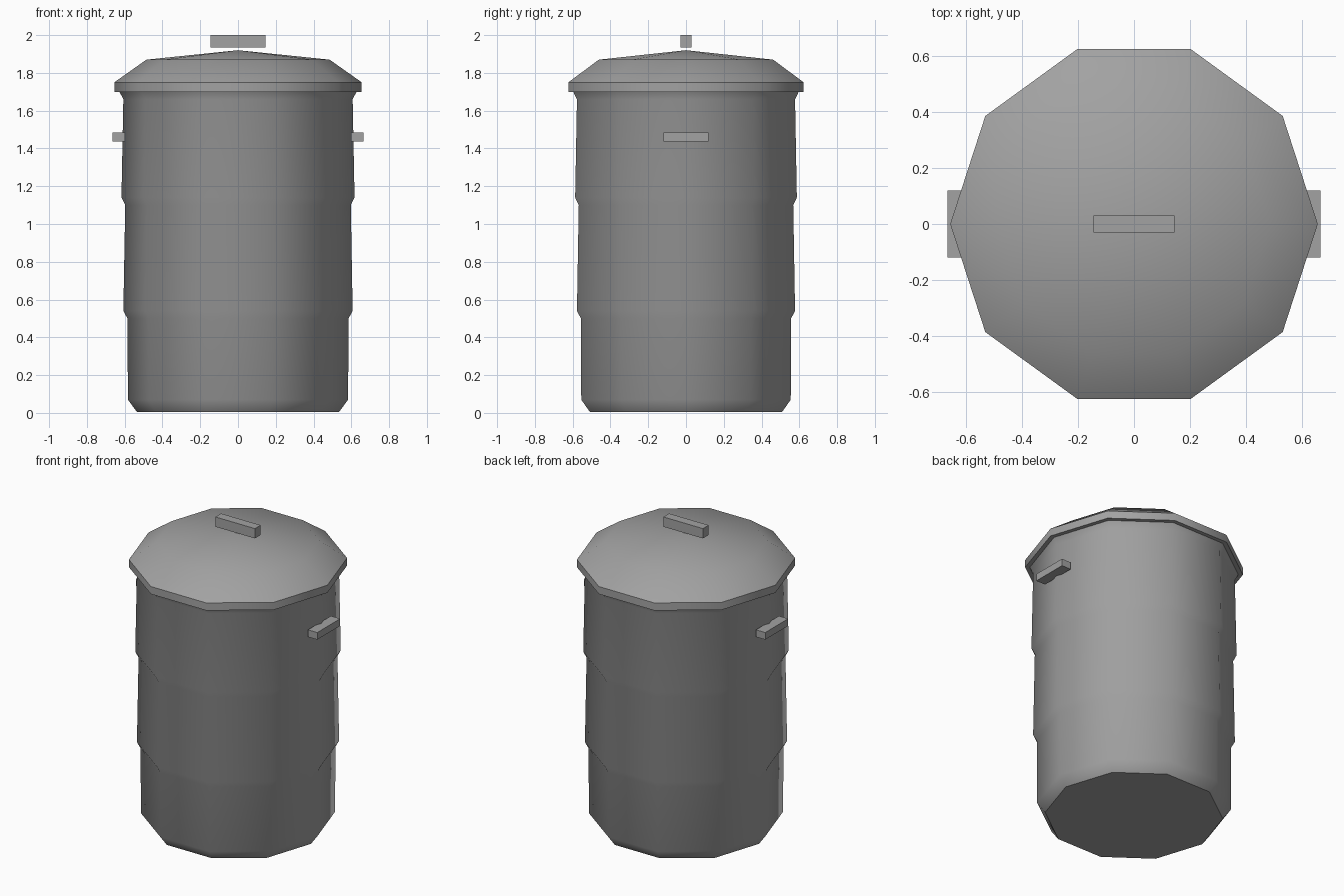
import bpy, bmesh, math

if "Cube" in bpy.data.objects:
    bpy.data.objects.remove(bpy.data.objects["Cube"])

SIDES = 10

grey = bpy.data.materials.new("grey_metal")
grey.diffuse_color = (0.36, 0.36, 0.36, 1)
grey.use_nodes = True
grey.node_tree.nodes["Principled BSDF"].inputs["Base Color"].default_value = grey.diffuse_color


def finish(name, bm):
    bmesh.ops.recalc_face_normals(bm, faces=bm.faces)
    mesh = bpy.data.meshes.new(name)
    bm.to_mesh(mesh)
    bm.free()
    mesh.materials.append(grey)
    obj = bpy.data.objects.new(name, mesh)
    bpy.context.collection.objects.link(obj)
    return obj


def lathe(name, profile):
    """Ten-sided turned part from (radius, height) points, closed at both ends."""
    bm = bmesh.new()
    rings = []
    for r, z in profile:
        if r == 0:
            rings.append([bm.verts.new((0, 0, z))] * SIDES)
        else:
            rings.append([bm.verts.new((r * math.cos(math.tau * i / SIDES),
                                        r * math.sin(math.tau * i / SIDES), z))
                          for i in range(SIDES)])
    for low, high in zip(rings, rings[1:]):
        for i in range(SIDES):
            j = (i + 1) % SIDES
            corners = [low[i], low[j], high[j], high[i]]
            bm.faces.new(list(dict.fromkeys(corners)))
    for ring in (rings[0], rings[-1]):
        if ring[0] is not ring[1]:
            bm.faces.new(ring)
    obj = finish(name, bm)
    bpy.ops.object.select_all(action='DESELECT')
    obj.select_set(True)
    bpy.context.view_layer.objects.active = obj
    bpy.ops.object.shade_smooth_by_angle(angle=math.radians(42))
    return obj


def box(name, low, high):
    bm = bmesh.new()
    bmesh.ops.create_cube(bm, size=1)
    for v in bm.verts:
        v.co = [(a + b) / 2 + c * (b - a) for a, b, c in zip(low, high, v.co)]
    return finish(name, bm)


# Stepped can body with chamfered foot and flared lip
lathe("bin_body", [(0.535, 0.005), (0.583, 0.07), (0.585, 0.50), (0.607, 0.54),
                   (0.597, 1.10), (0.617, 1.14), (0.607, 1.66), (0.63, 1.705)])

# Domed lid with a straight rim
lathe("lid", [(0.655, 1.70), (0.655, 1.75), (0.485, 1.87), (0, 1.92)])

# Lid grip and side handles
box("lid_handle", (-0.145, -0.03, 1.935), (0.145, 0.03, 2.0))
for side, name in ((1, "right_handle"), (-1, "left_handle")):
    xs = sorted((side * 0.597, side * 0.665))
    box(name, (xs[0], -0.12, 1.438), (xs[1], 0.12, 1.485))
